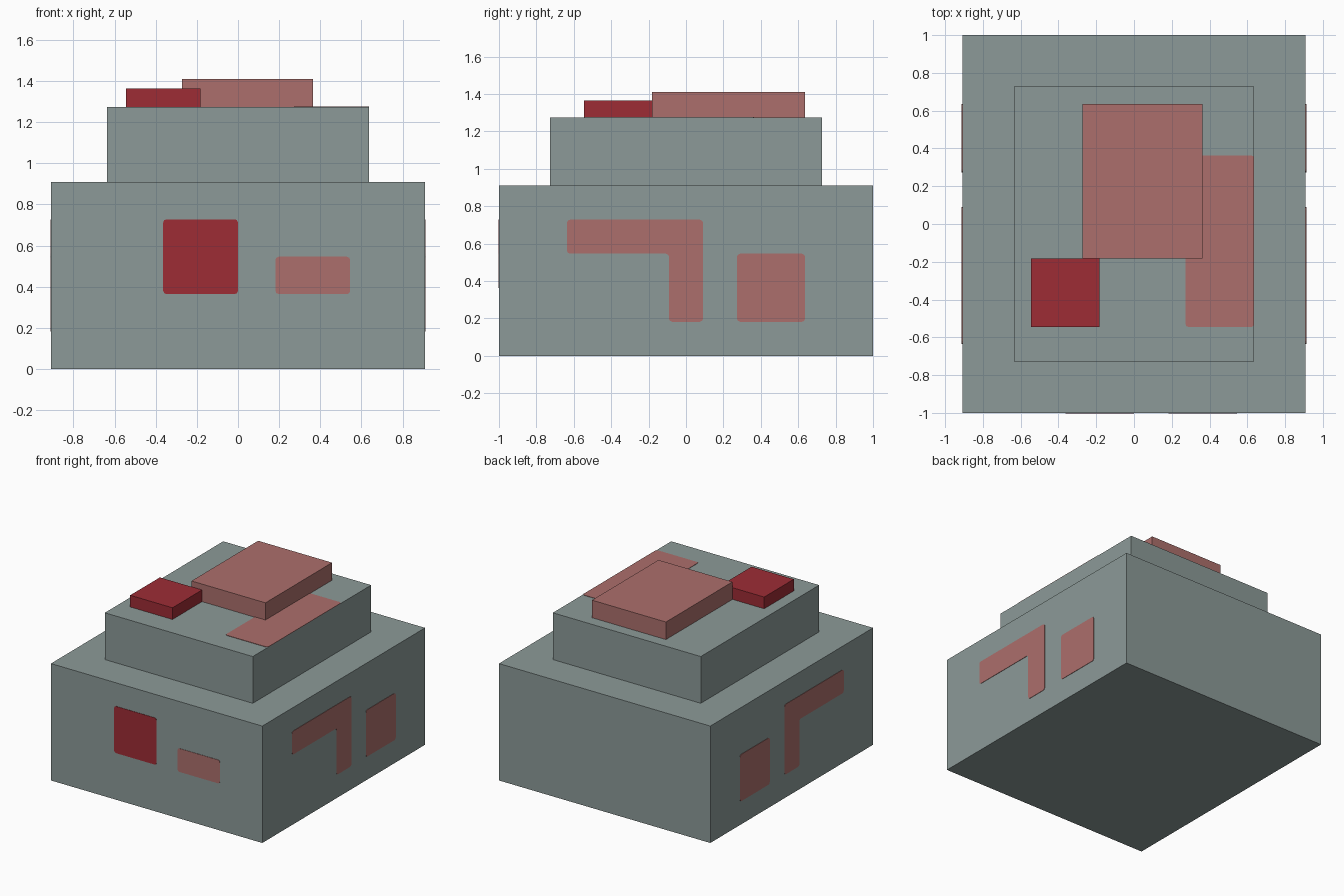
import bpy
import bmesh
from mathutils import Matrix

cube = bpy.data.objects.get("Cube")
if cube:
    bpy.data.objects.remove(cube, do_unlink=True)

U = 1 / 11      # modelling unit
SKIN = 0.003    # how far painted plates stand out


def material(name, srgb):
    col = [((c / 255 + 0.055) / 1.055) ** 2.4 for c in srgb] + [1.0]
    mat = bpy.data.materials.new(name)
    mat.use_nodes = True
    mat.diffuse_color = col
    node = mat.node_tree.nodes["Principled BSDF"]
    node.inputs["Base Color"].default_value = col
    node.inputs["Roughness"].default_value = 0.8
    return mat


grey = material("grey green", (140, 154, 152))
pink = material("dusty pink", (172, 111, 108))
red = material("deep red", (157, 44, 53))


def finish(name, bm, mat):
    bmesh.ops.recalc_face_normals(bm, faces=bm.faces)
    mesh = bpy.data.meshes.new(name)
    bm.to_mesh(mesh)
    bm.free()
    mesh.materials.append(mat)
    obj = bpy.data.objects.new(name, mesh)
    bpy.context.collection.objects.link(obj)
    return obj


def box(name, mat, x, y, z):
    """Box between pairs of limits, in units."""
    bm = bmesh.new()
    bmesh.ops.create_cube(bm, size=1)
    for v in bm.verts:
        v.co = [U * (lim[0] if c < 0 else lim[1]) for c, lim in zip(v.co, (x, y, z))]
    return finish(name, bm, mat)


def plate(name, mat, outline, frame):
    """Thin plate with softened corners; frame maps its plane into the model."""
    bm = bmesh.new()
    bm.faces.new([bm.verts.new((a * U, b * U, 0)) for a, b in outline])
    bmesh.ops.bevel(bm, geom=bm.verts[:], offset=0.016, segments=2,
                    profile=0.5, affect='VERTICES')
    res = bmesh.ops.extrude_face_region(bm, geom=bm.faces[:])
    for v in res["geom"]:
        if isinstance(v, bmesh.types.BMVert):
            v.co.z += SKIN
    bm.transform(frame)
    return finish(name, bm, mat)


def rect(a0, a1, b0, b1):
    return [(a0, b0), (a1, b0), (a1, b1), (a0, b1)]


# Stacked body and raised blocks
box("base_block", grey, (-10, 10), (-11, 11), (0, 10))
box("upper_tier", grey, (-7, 7), (-8, 8), (10, 14))
box("large_top_block", pink, (-3, 4), (-2, 7), (14, 15.5))
box("small_top_block", red, (-6, -2), (-6, -2), (14, 15))

# Painted patch on the upper tier
plate("top_patch", pink, rect(3, 7, -6, 4), Matrix.Translation((0, 0, 14 * U)))

# Painted patches on the front
front = Matrix(((1, 0, 0, 0), (0, 0, -1, -11 * U), (0, 1, 0, 0), (0, 0, 0, 1)))
plate("front_square", red, rect(-4, 0, 4, 8), front)
plate("front_bar", pink, rect(2, 6, 4, 6), front)

# Painted patches on both sides, mirrored
hook = [(-7, 6), (-1, 6), (-1, 2), (1, 2), (1, 8), (-7, 8)]
for side, s in (("left", 1), ("right", -1)):
    frame = Matrix(((0, 0, s, s * 10 * U), (1, 0, 0, 0), (0, 1, 0, 0), (0, 0, 0, 1)))
    plate(side + "_hook", pink, hook, frame)
    plate(side + "_square", pink, rect(3, 7, 2, 6), frame)
